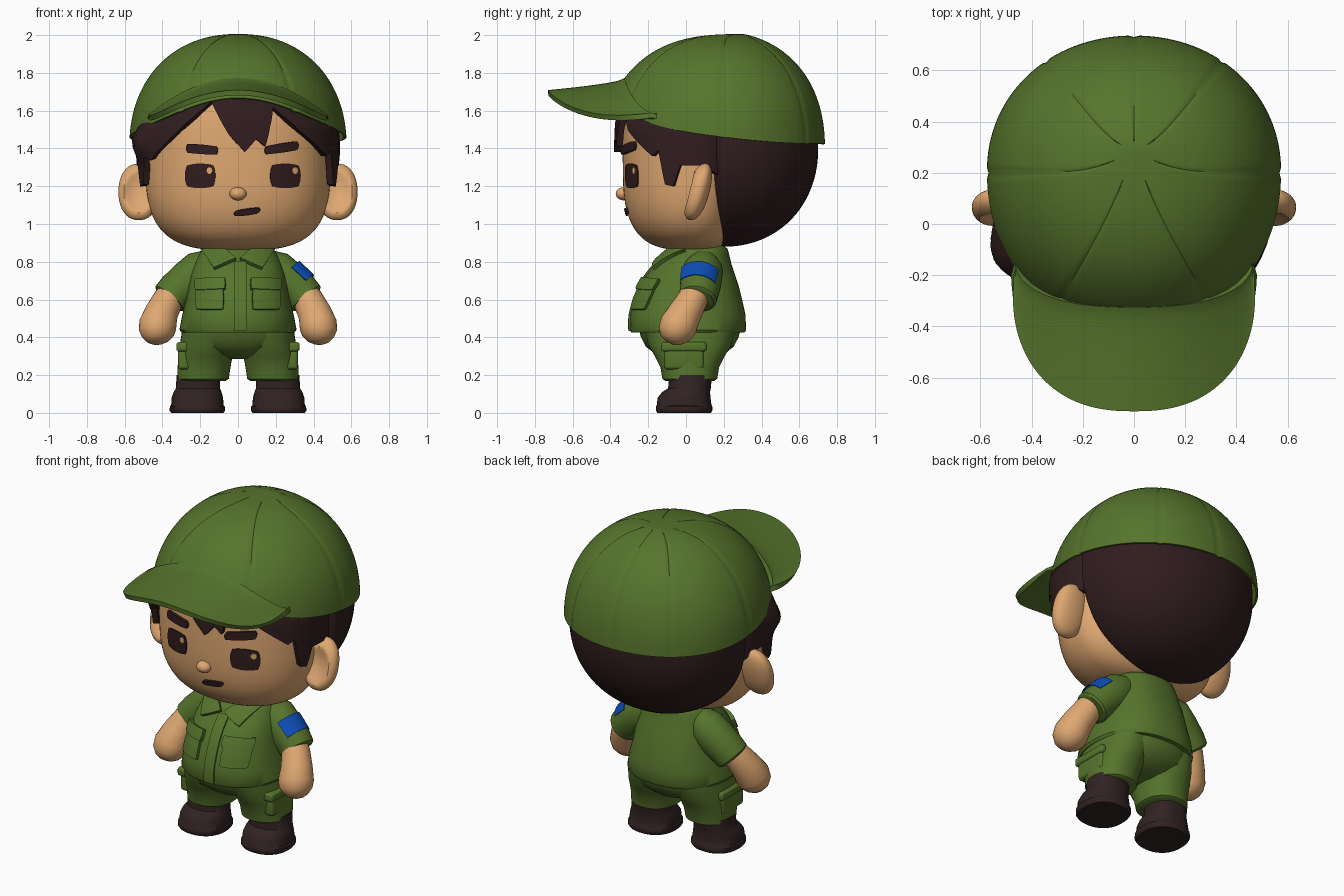
import bpy, bmesh
from math import sin, cos, pi, radians, exp
from mathutils import Vector, Matrix

if "Cube" in bpy.data.objects:
    bpy.data.objects.remove(bpy.data.objects["Cube"])
made = []


def material(name, rgb):
    m = bpy.data.materials.new(name)
    m.use_nodes = True
    m.diffuse_color = (*rgb, 1)
    b = next(n for n in m.node_tree.nodes if n.type == 'BSDF_PRINCIPLED')
    b.inputs["Base Color"].default_value = (*rgb, 1)
    b.inputs["Roughness"].default_value = 0.8
    return m


GREEN = material("olive green cloth", (.093, .175, .025))
SKIN = material("warm skin", (.74, .39, .165))
HAIR = material("dark brown hair", (.03, .012, .013))
BOOT = material("dark boot leather", (.031, .016, .016))
BLUE = material("blue patch", (.004, .075, .48))


def finish(name, bm, mat, solid=0, bevel=0):
    bmesh.ops.remove_doubles(bm, verts=bm.verts, dist=1e-5)
    bmesh.ops.recalc_face_normals(bm, faces=bm.faces)
    me = bpy.data.meshes.new(name)
    bm.to_mesh(me)
    bm.free()
    me.materials.append(mat)
    ob = bpy.data.objects.new(name, me)
    bpy.context.collection.objects.link(ob)
    if solid:
        m = ob.modifiers.new("thickness", 'SOLIDIFY')
        m.thickness, m.offset = solid, 0
    if bevel:
        m = ob.modifiers.new("bevel", 'BEVEL')
        m.width, m.segments = bevel, 3
    made.append(ob)
    return ob


def surface(name, rows, mat, loop=True, cap=True, solid=0):
    """Quads between rows of points, closed around when loop is set."""
    bm = bmesh.new()
    vs = [[bm.verts.new(p) for p in row] for row in rows]
    n = len(rows[0])
    for a, b in zip(vs, vs[1:]):
        for i in range(n if loop else n - 1):
            j = (i + 1) % n
            bm.faces.new((a[i], a[j], b[j], b[i]))
    if loop and cap:
        bm.faces.new(vs[0])
        bm.faces.new(vs[-1])
    return finish(name, bm, mat, solid)


def spow(v, e):
    return (1 if v >= 0 else -1) * abs(v) ** e


def at(keys, t):
    """Linear interpolation in a list of (t, values...)."""
    t = min(max(t, keys[0][0]), keys[-1][0])
    for a, b in zip(keys, keys[1:]):
        if t <= b[0]:
            f = (t - a[0]) / (b[0] - a[0])
            return [p + (q - p) * f for p, q in zip(a[1:], b[1:])]


def loft(name, keys, mat, p=2.3, s=1, n=56):
    """Upright loft through rings of (z, x, y, half width, half depth)."""
    rows = [[(s * cx + rx * spow(cos(a), 2 / p), cy + ry * spow(sin(a), 2 / p), z)
             for a in (2 * pi * i / n for i in range(n))] for z, cx, cy, rx, ry in keys]
    return surface(name, rows, mat)


def blob(name, c, rx, front, back, rz, mat, ph=2, pv=2, n=64, warp=None):
    """Rounded body with separate depths in front of and behind its centre."""
    rows = []
    for k in range(n // 2 + 1):
        v = -pi / 2 + 2 * pi * k / n
        r = max(cos(v), 0) ** (2 / pv) if 0 < k < n // 2 else 0
        row = []
        for i in range(n):
            x, y = (spow(f(2 * pi * i / n), 2 / ph) for f in (cos, sin))
            q = Vector((rx * r * x, (back if y > 0 else front) * r * y, rz * spow(sin(v), 2 / pv)))
            row.append((warp(q) if warp else q) + Vector(c))
        rows.append(row)
    return surface(name, rows, mat, cap=False)


def tube(name, pts, mat, s=1, arc=None, n=32):
    """Tube through (x, y, z, radius); arc keeps only that half angle of its outer side."""
    P = [Vector(p[:3]) for p in pts]
    rows = []
    for i, p in enumerate(P):
        t = (P[min(i + 1, len(P) - 1)] - P[max(i - 1, 0)]).normalized()
        v = (Vector((0, 1, 0)) - t * t.y).normalized()
        u = v.cross(t)
        u = u if u.x > 0 else -u
        angles = [-arc + 2 * arc * k / n for k in range(n + 1)] if arc else [2 * pi * k / n for k in range(n)]
        ring = [p + (u * cos(a) + v * sin(a)) * pts[i][3] for a in angles]
        rows.append([(s * q.x, q.y, q.z) for q in ring])
    return surface(name, rows, mat, loop=not arc, solid=.004 if arc else 0)


def plate(name, quad, surf, mat, solid=.009, rnd=0, lift=.002, n=14):
    """Thin plate following a surface y = surf(x, z); quad runs around its corners."""
    a, b, c, d = (Vector(q) for q in quad)
    rows = []
    for j in range(n + 1):
        row = []
        for i in range(n + 1):
            s, t = 2 * i / n - 1, 2 * j / n - 1
            s, t = s * (1 - rnd * t * t / 2) ** .5, t * (1 - rnd * s * s / 2) ** .5
            f, g = (s + 1) / 2, (t + 1) / 2
            q = a.lerp(b, f).lerp(d.lerp(c, f), g)
            row.append((q.x, surf(q.x, q.y) - lift, q.y))
        rows.append(row)
    return surface(name, rows, mat, loop=False, solid=solid)


def box(name, loc, size, mat, bevel):
    bm = bmesh.new()
    bmesh.ops.create_cube(bm, size=1, matrix=Matrix.Translation(loc) @ Matrix.Diagonal((*size, 1)))
    return finish(name, bm, mat, bevel=bevel)


# Head
HX, HF, HB, HZ, HY, HC, PH, PV = .49, .385, .25, .49, .05, 1.35, 2.2, 3.2


def head_r(z):
    return max(0, 1 - abs((z - HC) / HZ) ** PV) ** (1 / PV)


def face_y(x, z):
    return HY - HF * max(0, head_r(z) ** PH - abs(x / HX) ** PH) ** (1 / PH)


blob("head", (0, HY, HC), HX, HF, HB, HZ, SKIN, PH, PV, 96)
blob("nose", (0, -.33, 1.16), .045, .042, .042, .035, SKIN, n=24)
tube("neck", [(0, .05, .78, .11), (0, .05, .92, .11)], SKIN)


def ear_warp(q):
    hollow = max(0, 1 - (q.x / .08) ** 2 - (q.z / .11) ** 2)
    return Vector((q.x, q.y + .25 * q.z + (.045 * hollow if q.y < 0 else 0), q.z))


for side, s in (("left", 1), ("right", -1)):
    blob(side + "_ear", (s * .525, .065, 1.17), .108, .065, .06, .15, SKIN, 2.2, 2.2, 40, ear_warp)

# Eyes, brows and mouth
for side, x in (("left", .25), ("right", -.2)):
    plate(side + "_eye", [(x - .08, 1.19), (x + .08, 1.19), (x + .08, 1.32), (x - .08, 1.32)],
          face_y, HAIR, rnd=.55)
    plate(side + "_eye_glint", [(x + .035, 1.265), (x + .065, 1.265), (x + .065, 1.3), (x + .035, 1.3)],
          face_y, SKIN, rnd=1, lift=.006, n=6)
plate("right_brow", [(-.27, 1.375), (-.105, 1.365), (-.105, 1.412), (-.27, 1.428)], face_y, HAIR, .03, .4)
plate("left_brow", [(.14, 1.365), (.315, 1.39), (.315, 1.442), (.14, 1.412)], face_y, HAIR, .03, .4)
plate("mouth", [(-.025, 1.04), (.11, 1.055), (.125, 1.092), (-.02, 1.072)], face_y, HAIR, .02, .7)

# Hair: back mass and a jagged fringe wrapped around the forehead
blob("back_hair", (0, .2, 1.4), .54, .1, .5, .52, HAIR, 2.15, 2.1, 80)
EDGE = [(-115, 1.25), (-95, 1.31), (-81, 1.31), (-76, 1.2), (-70, 1.21), (-65, 1.36), (-58, 1.34),
        (-36, 1.48), (-15, 1.64), (-12, 1.6), (-4, 1.47), (3, 1.38), (9, 1.45), (14, 1.41), (20, 1.61),
        (36, 1.49), (60, 1.36), (65, 1.39), (70, 1.21), (76, 1.2), (81, 1.31), (95, 1.31), (115, 1.25)]
rows = []
for k in range(13):
    row = []
    for d in range(-115, 116):
        low = at(EDGE, d)[0]
        z = low + (1.68 - low) * k / 12
        x, y = spow(sin(radians(d)), 2 / PH), -spow(cos(radians(d)), 2 / PH)
        out = .028 - .5 * abs(x) * max(0, z - 1.51)
        out += .05 * exp(-((d + 70) / 14) ** 2 - ((z - 1.43) / .07) ** 2)
        r = head_r(z)
        row.append(((HX * r + out) * x, HY + ((HF if y < 0 else HB) * r + out) * y, z))
    rows.append(row)
surface("fringe", rows, HAIR, loop=False, solid=.035)

# Cap crown with sewn panels
SEAMS = (0, 54, 90, 126, 180, 238, 302)
rows = []
for k in range(29):
    row = []
    for d in range(0, 360, 2):
        c, s = cos(radians(d)), sin(radians(d))
        low = (.06 - .075 * s + .04 * s * s + .09 * max(0, -s) ** 4) / .6
        u = low + (1 - low) * sin(pi / 2 * k / 28)
        r = max(0, 1 - u ** 2.2) ** (1 / 2.2) if k < 28 else 0
        g = r * (.989 if d in SEAMS else 1)
        row.append((.57 * g * spow(c, 2 / 2.07), .2 + (.53 if s > 0 else .63) * g * spow(s, 2 / 2.07)
                    + .1 * (1 - r) ** 5, 1.4 + .6 * u - (.003 if d in SEAMS and r else 0)))
    rows.append(row)
surface("cap_crown", rows, GREEN, cap=False, solid=.012)

# Cap brim, arched from side to side
rows = []
for k in range(15):
    v = k / 14
    row = []
    for i in range(65):
        a = pi * i / 64
        c, s = spow(cos(a), 2 / 2.4), max(sin(a), 0) ** (2 / 2.4)
        x = .475 * c * (.96 + .04 * v)
        y = (-.13 - .19 * s) * (1 - v) + (-.2 - .53 * s) * v
        row.append((x, y, 1.76 - .065 * v ** .6 * s - .187 * c * c))
    rows.append(row)
surface("cap_brim", rows, GREEN, loop=False, solid=.028)

# Shirt
TORSO = [(.425, 0, .01, .3, .3), (.44, 0, .01, .31, .308), (.52, 0, .01, .295, .305),
         (.6, 0, .012, .275, .285), (.67, 0, .018, .262, .262), (.73, 0, .025, .25, .235),
         (.79, 0, .04, .23, .2), (.84, 0, .06, .205, .168), (.87, 0, .072, .185, .148), (.888, 0, .078, .15, .115)]
loft("shirt", TORSO, GREEN)


def chest_y(x, z):
    _, cy, rx, ry = at(TORSO, z)
    return cy - ry * max(0, 1 - abs(x / rx) ** 2.3) ** (1 / 2.3)


plate("button_placket", [(-.02, .435), (.045, .435), (.045, .8), (-.02, .8)], chest_y, GREEN, .016)
for side, s in (("left", 1), ("right", -1)):
    plate(side + "_collar", [(s * .01, .81), (s * .125, .76), (s * .185, .855), (s * .09, .88)],
          chest_y, GREEN, .034, lift=.006)
    plate(side + "_chest_pocket", [(s * .075, .545), (s * .215, .545), (s * .215, .66), (s * .075, .66)],
          chest_y, GREEN, .03, .15)
    plate(side + "_pocket_flap", [(s * .065, .65), (s * .215, .645), (s * .215, .705), (s * .065, .71)],
          chest_y, GREEN, .044, .15)
    # Sleeves and arms
    tube(side + "_sleeve", [(.12, .09, .8, .075), (.2, .09, .755, .107), (.26, .08, .7, .11),
                            (.33, .07, .64, .104), (.36, .062, .605, .101), (.366, .06, .598, .088)], GREEN, s)
    tube(side + "_arm", [(.33, .06, .66, .07), (.37, .035, .6, .08), (.405, -.005, .53, .089),
                         (.425, -.04, .465, .1), (.432, -.055, .425, .094), (.438, -.063, .39, .07),
                         (.44, -.067, .372, .042), (.441, -.07, .363, .01)], SKIN, s)
    # Trousers
    loft(side + "_trouser_leg", [(.17, .185, .02, .12, .13), (.18, .185, .02, .136, .145), (.24, .18, .02, .14, .155),
                                 (.3, .172, .02, .143, .185), (.36, .16, .02, .148, .22), (.44, .15, .02, .145, .24)],
         GREEN, 2.2, s)
    box(side + "_cargo_pocket", (s * .285, -.01, .295), (.065, .21, .13), GREEN, .018)
    box(side + "_cargo_flap", (s * .286, -.012, .35), (.08, .24, .05), GREEN, .014)
    # Boots
    loft(side + "_boot", [(0, .215, -.01, .138, .142), (.012, .215, -.01, .147, .149), (.034, .215, -.01, .146, .149),
                          (.04, .215, -.01, .139, .145), (.08, .215, -.01, .136, .14), (.11, .214, 0, .127, .127),
                          (.13, .212, .018, .117, .113), (.2, .21, .025, .115, .113)], BOOT, 2.3, s)
loft("trouser_seat", [(.285, 0, .02, .06, .1), (.31, 0, .02, .15, .18), (.35, 0, .02, .27, .232),
                      (.4, 0, .02, .292, .258), (.45, 0, .02, .295, .272)], GREEN, 2.2)
tube("sleeve_patch", [(.247, .075, .712, .119), (.28, .07, .683, .118), (.325, .063, .644, .114)], BLUE, 1, radians(55))

# Bake thickness and shade smooth with sharp edges kept
bpy.ops.object.select_all(action='DESELECT')
for ob in made:
    ob.select_set(True)
bpy.context.view_layer.objects.active = made[0]
bpy.ops.object.convert(target='MESH')
bpy.ops.object.shade_smooth_by_angle(angle=radians(42))
